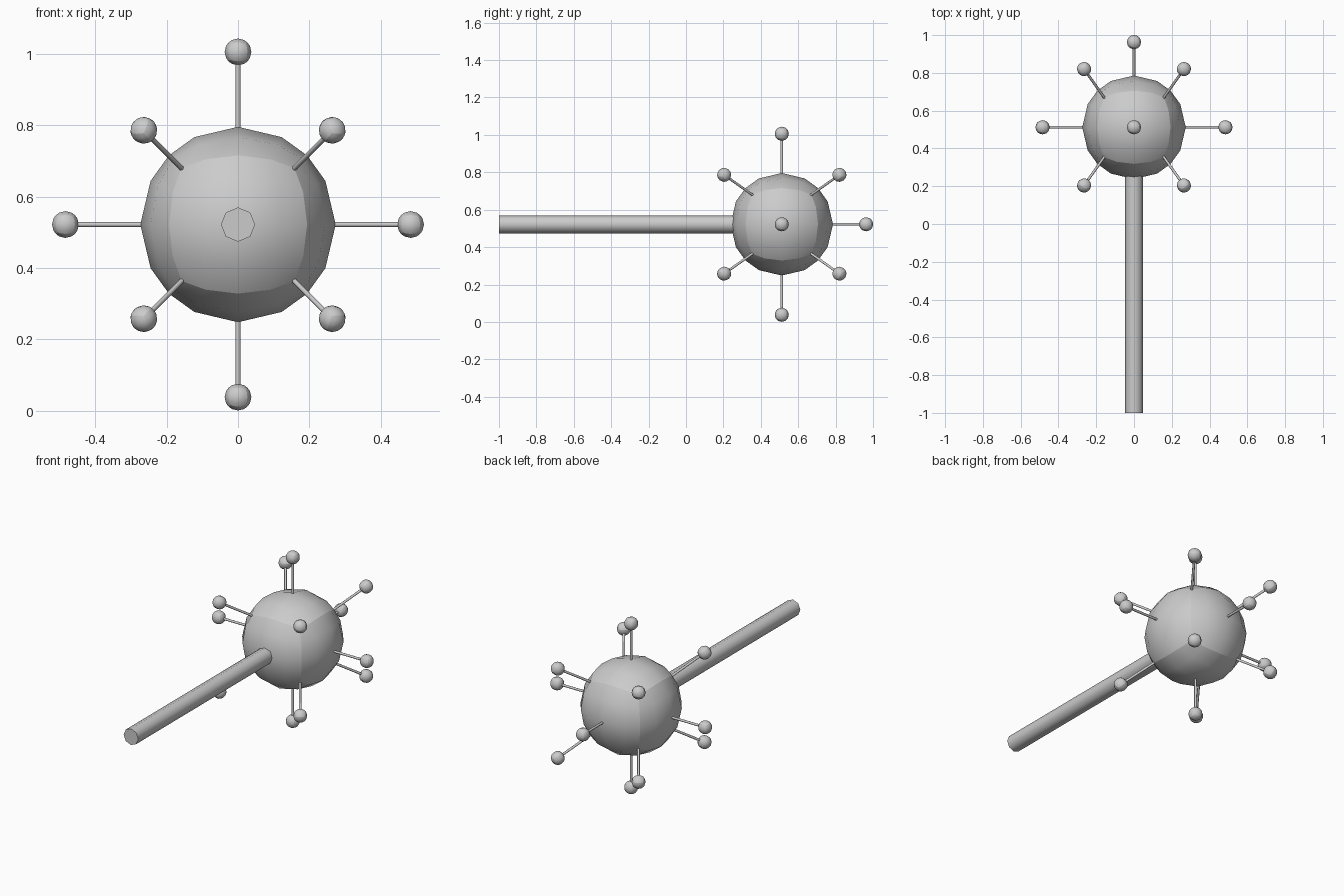
import bpy, bmesh
from math import sqrt
from itertools import product
from mathutils import Vector

if "Cube" in bpy.data.objects:
    bpy.data.objects.remove(bpy.data.objects["Cube"])

CENTRE = Vector((0, 0.512, 0.522))
R = 0.274          # body radius
BALL_R = 0.0375


def finish(bm, name):
    mesh = bpy.data.meshes.new(name)
    bm.to_mesh(mesh)
    bm.free()
    obj = bpy.data.objects.new(name, mesh)
    bpy.context.collection.objects.link(obj)
    return obj


def quad_sphere(name, centre, radius, axis=Vector((0, 0, 1))):
    """Gridded cube pushed out to a sphere, creased along the cube's edges."""
    bm = bmesh.new()
    bmesh.ops.create_cube(bm, size=2)
    bmesh.ops.subdivide_edges(bm, edges=bm.edges[:], cuts=3, use_grid_fill=True)
    for e in bm.edges:
        mid = (e.verts[0].co + e.verts[1].co) / 2
        e.smooth = sum(abs(c) > 0.99 for c in mid) < 2
    for v in bm.verts:
        v.co = v.co.normalized() * radius
    for f in bm.faces:
        f.smooth = True
    obj = finish(bm, name)
    obj.rotation_mode = 'QUATERNION'
    obj.rotation_quaternion = axis.to_track_quat('Z', 'Y')
    obj.location = centre
    return obj


def rod(name, start, end, radius, sides=8):
    """Capped cylinder between two points, smooth sides and sharp rims."""
    d = end - start
    bm = bmesh.new()
    bmesh.ops.create_cone(bm, cap_ends=True, segments=sides, radius1=radius,
                          radius2=radius, depth=d.length)
    for f in bm.faces:
        f.smooth = len(f.verts) == 4
    for e in bm.edges:
        e.smooth = all(f.smooth for f in e.link_faces)
    obj = finish(bm, name)
    obj.rotation_mode = 'QUATERNION'
    obj.rotation_quaternion = d.to_track_quat('Z', 'Y')
    obj.location = (start + end) / 2
    return obj


# Round body and handle
quad_sphere("body", CENTRE, R)
rod("handle", Vector((0, -1, CENTRE.z)), CENTRE - Vector((0, 0.2, 0)), 0.048)

# Stalks: (root on body, direction, length)
stalks = []
for d in ((1, 0, 0), (-1, 0, 0), (0, 0, 1), (0, 0, -1)):
    d = Vector(d)
    stalks.append((d * R, d, 0.21))
back = Vector((0, 1, 0))
stalks.append((back * R, back, 0.177))
for s in product((-1, 1), repeat=3):
    corner = Vector(s) * R / sqrt(3)
    stalks.append((corner, Vector((s[0] * 0.5, s[1] * sqrt(0.5), s[2] * 0.5)), 0.212))

# Thin stalks tipped with balls
for i, (root, d, length) in enumerate(stalks, 1):
    tip = CENTRE + root + d * length
    rod(f"stalk_{i}", CENTRE + root - d * 0.015, tip, 0.007)
    quad_sphere(f"tip_ball_{i}", tip, BALL_R, d)
